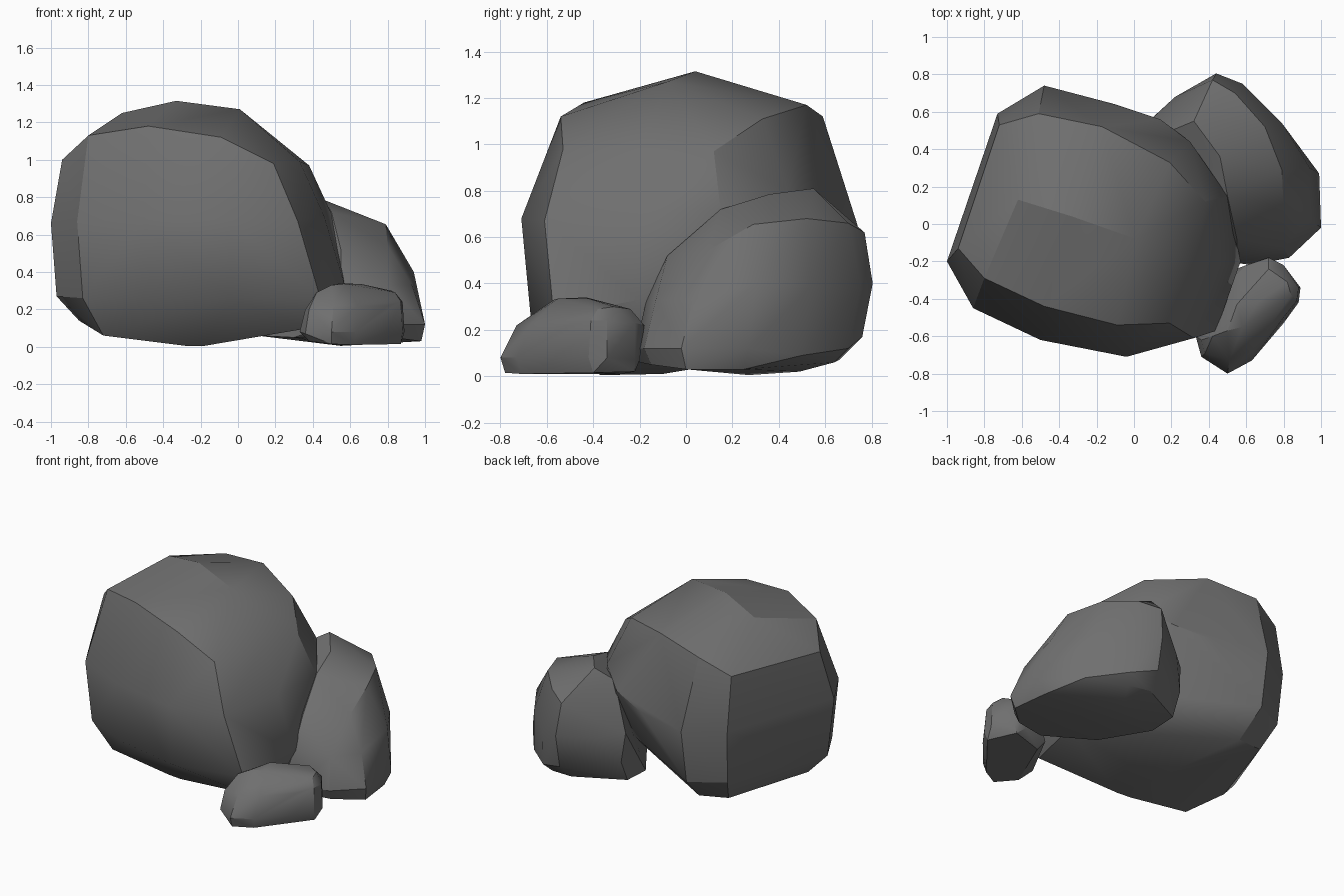
import bpy, bmesh
from math import radians

# Dark stone colour
stone = bpy.data.materials.new("dark_stone")
stone.diffuse_color = (.16, .16, .16, 1)


def rock(name, *bands):
    """Faceted boulder: convex shell round a few bands of corner points."""
    bm = bmesh.new()
    for band in bands:
        for p in band:
            bm.verts.new(p)
    bmesh.ops.convex_hull(bm, input=bm.verts[:])
    loose = [v for v in bm.verts if not v.link_faces]
    bmesh.ops.delete(bm, geom=loose, context='VERTS')
    bmesh.ops.dissolve_limit(bm, angle_limit=radians(3), verts=bm.verts[:], edges=bm.edges[:])
    bmesh.ops.recalc_face_normals(bm, faces=bm.faces[:])
    me = bpy.data.meshes.new(name)
    bm.to_mesh(me)
    bm.free()
    me.materials.append(stone)
    ob = bpy.data.objects.new(name, me)
    bpy.context.collection.objects.link(ob)
    bpy.ops.object.select_all(action='DESELECT')
    ob.select_set(True)
    bpy.context.view_layer.objects.active = ob
    bpy.ops.object.shade_smooth_by_angle(angle=radians(27))
    return ob


# Large boulder: crown, shoulder, waist, skirt, base
rock("large_boulder",
     [(-.62, .13, 1.25), (-.33, .04, 1.315), (.01, -.08, 1.27)],
     [(-.80, -.29, 1.13), (-.48, -.44, 1.18), (-.09, -.54, 1.12), (.19, -.53, .98),
      (.38, .12, .97), (.19, .33, 1.11), (-.17, .52, 1.17), (-.51, .59, 1.12),
      (-.72, .53, 1.02), (-.94, -.13, 1.0), (.33, -.2, .99)],
     [(-.86, -.45, .67), (-.5, -.62, .68), (-.04, -.71, .68), (.32, -.61, .67),
      (.46, -.22, .70), (.5, .15, .71), (.3, .44, .8), (.14, .56, .7),
      (-.1, .64, .65), (-.48, .74, .65), (-.73, .59, .65), (-1, -.2, .66)],
     [(-.83, -.42, .26), (-.5, -.57, .26), (-.04, -.67, .26), (.44, -.57, .26),
      (.57, -.2, .33), (.5, .15, .3), (-.48, .68, .28), (-.71, .56, .29),
      (-.97, -.17, .27)],
     [(-.72, -.35, .06), (.38, -.48, .1), (.45, -.1, .12),
      (-.28, -.36, .005), (-.18, -.37, .005), (-.25, -.1, .01),
      (-.45, .5, .11), (-.65, .46, .13), (-.85, -.13, .14)])

# Medium boulder behind on the right
rock("medium_boulder",
     [(.32, .55, .81), (.46, .36, .785), (.5, .15, .72), (.2, .5, .74), (.42, .77, .62),
      (.54, .70, .66), (.70, .52, .68), (.79, .29, .655), (.80, .09, .54), (.55, -.08, .52)],
     [(.22, .68, .4), (.08, .55, .42), (.44, .805, .4), (.58, .75, .38), (.79, .54, .39),
      (.94, .30, .4), (.93, .03, .33), (.8, -.13, .33), (.55, -.17, .33)],
     [(.1, .57, .22), (.44, .76, .17), (.61, .70, .12), (.82, .5, .09),
      (.99, .27, .12), (1, -.02, .12), (.83, -.18, .12), (.63, -.22, .12), (.5, -.2, .12)],
     [(.1, .5, .07), (.1, .3, .06), (.42, .66, .07), (.58, .64, .06), (.5, .49, .02),
      (.55, .27, .005), (.95, .25, .03), (.98, 0, .03), (.82, -.15, .05), (.6, -.2, .06),
      (.3, .0, .05)])

# Small stone at the front right
rock("small_stone",
     [(.42, -.6, .29), (.5, -.57, .33), (.58, -.55, .335), (.55, -.43, .34),
      (.66, -.42, .335), (.72, -.24, .29), (.82, -.31, .30), (.84, -.38, .29)],
     [(.36, -.62, .2), (.38, -.69, .2), (.51, -.73, .22), (.64, -.67, .22), (.80, -.5, .22),
      (.87, -.41, .24), (.88, -.34, .24), (.80, -.22, .23), (.72, -.18, .22), (.6, -.22, .2),
      (.52, -.3, .22)],
     [(.33, -.6, .08), (.36, -.71, .07), (.5, -.8, .08), (.63, -.73, .08), (.8, -.53, .08),
      (.88, -.42, .08), (.89, -.34, .08), (.8, -.22, .07), (.72, -.2, .07), (.52, -.25, .07)],
     [(.38, -.68, .03), (.5, -.78, .015), (.62, -.71, .01), (.87, -.4, .015),
      (.78, -.22, .02), (.56, -.28, .01)])
